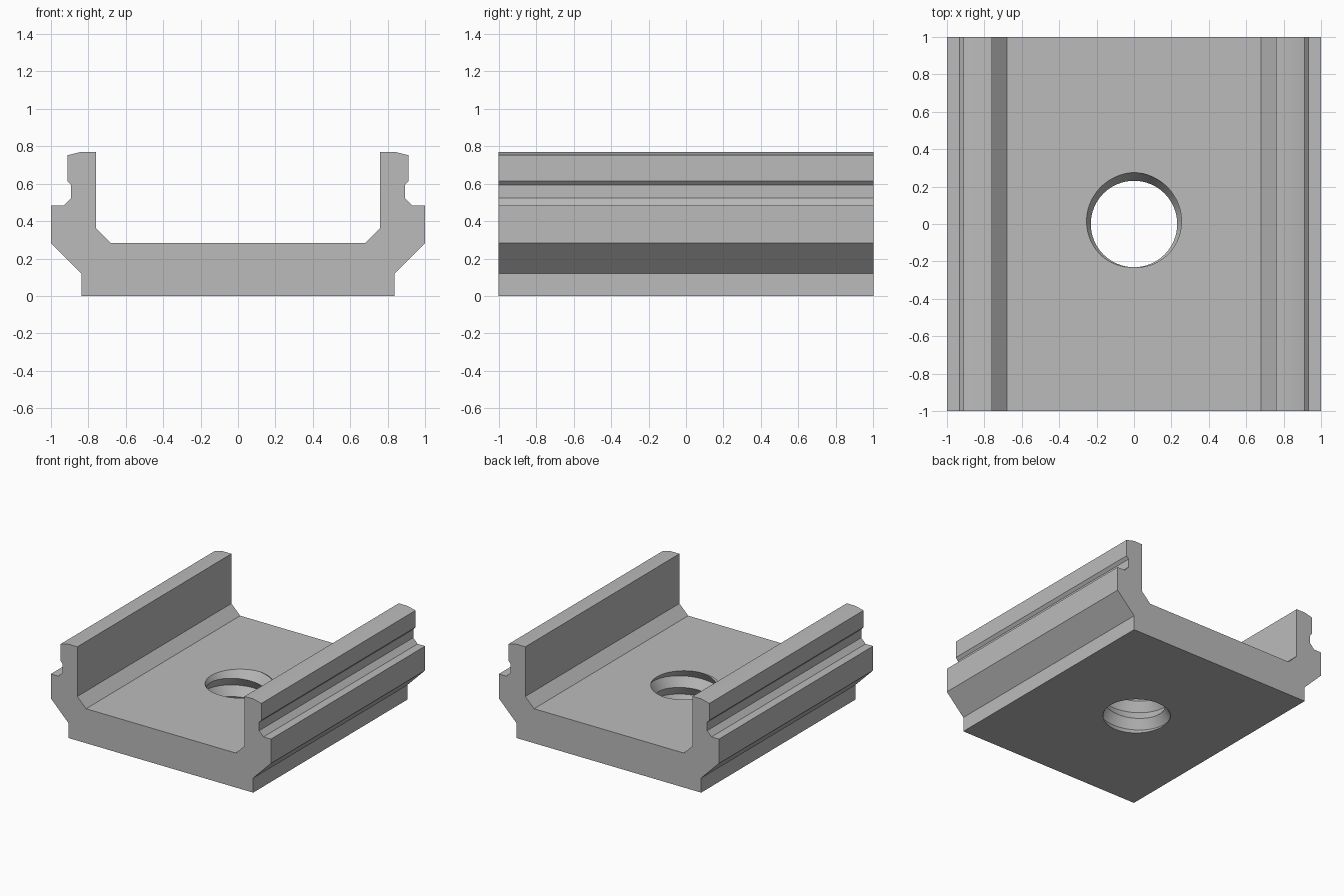
import bpy, bmesh, math

if "Cube" in bpy.data.objects:
    bpy.data.objects.remove(bpy.data.objects["Cube"])

grey = bpy.data.materials.new("grey metal")
grey.diffuse_color = (0.5, 0.5, 0.5, 1)
grey.use_nodes = True
grey.node_tree.nodes["Principled BSDF"].inputs["Base Color"].default_value = grey.diffuse_color


def make_object(name, bm):
    bmesh.ops.recalc_face_normals(bm, faces=bm.faces[:])
    mesh = bpy.data.meshes.new(name)
    bm.to_mesh(mesh)
    bm.free()
    mesh.materials.append(grey)
    obj = bpy.data.objects.new(name, mesh)
    bpy.context.collection.objects.link(obj)
    return obj


# Channel: mirrored cross-section extruded along y
half = [(0.838, 0), (0.838, 0.12), (1, 0.283), (1, 0.483), (0.932, 0.483),
        (0.892, 0.523), (0.892, 0.592), (0.912, 0.614), (0.912, 0.752),
        (0.84, 0.77), (0.76, 0.77), (0.76, 0.362), (0.68, 0.283)]
section = half + [(-x, z) for x, z in reversed(half)]
bm = bmesh.new()
face = bm.faces.new([bm.verts.new((x, -1, z)) for x, z in section])
ext = bmesh.ops.extrude_face_region(bm, geom=[face])
bmesh.ops.translate(bm, vec=(0, 2, 0),
                    verts=[v for v in ext["geom"] if isinstance(v, bmesh.types.BMVert)])
channel = make_object("channel_rail", bm)

# Threaded hole cutter: one helical ridge between crest and root radii
PITCH, CREST, ROOT, SEG, TURNS = 0.15, 0.231, 0.276, 64, 6
START = 0.283 - 4 * PITCH     # root line meets the floor at the +y side


def helix(radius, z0):
    pts = []
    for i in range(SEG * TURNS + 1):
        a = math.pi / 2 + 2 * math.pi * i / SEG
        pts.append(bm.verts.new((radius * math.cos(a), radius * math.sin(a),
                                 z0 + PITCH * i / SEG)))
    return pts


bm = bmesh.new()
crest = helix(CREST, START - PITCH / 2)
root = helix(ROOT, START)
for i in range(SEG * TURNS):
    bm.faces.new((crest[i], crest[i + 1], root[i + 1], root[i]))
    if i + SEG < SEG * TURNS:
        bm.faces.new((root[i], root[i + 1], crest[i + SEG + 1], crest[i + SEG]))
# Close both ends with fans to a point on the axis
low = bm.verts.new((0, 0, START - 2 * PITCH))
high = bm.verts.new((0, 0, START + (TURNS + 2) * PITCH))
for e in [e for e in bm.edges if e.is_boundary]:
    tip = low if e.verts[0].co.z < 0.14 else high
    bm.faces.new((e.verts[0], e.verts[1], tip))
cutter = make_object("thread_cutter", bm)
cutter.hide_render = True

# Cut the hole and keep the channel edges crisp
mod = channel.modifiers.new("threaded hole", 'BOOLEAN')
mod.operation = 'DIFFERENCE'
mod.solver = 'EXACT'
mod.object = cutter
bpy.context.view_layer.objects.active = channel
channel.select_set(True)
bpy.ops.object.modifier_apply(modifier=mod.name)
bpy.data.objects.remove(cutter)
bpy.ops.object.shade_smooth_by_angle(angle=math.radians(25))
